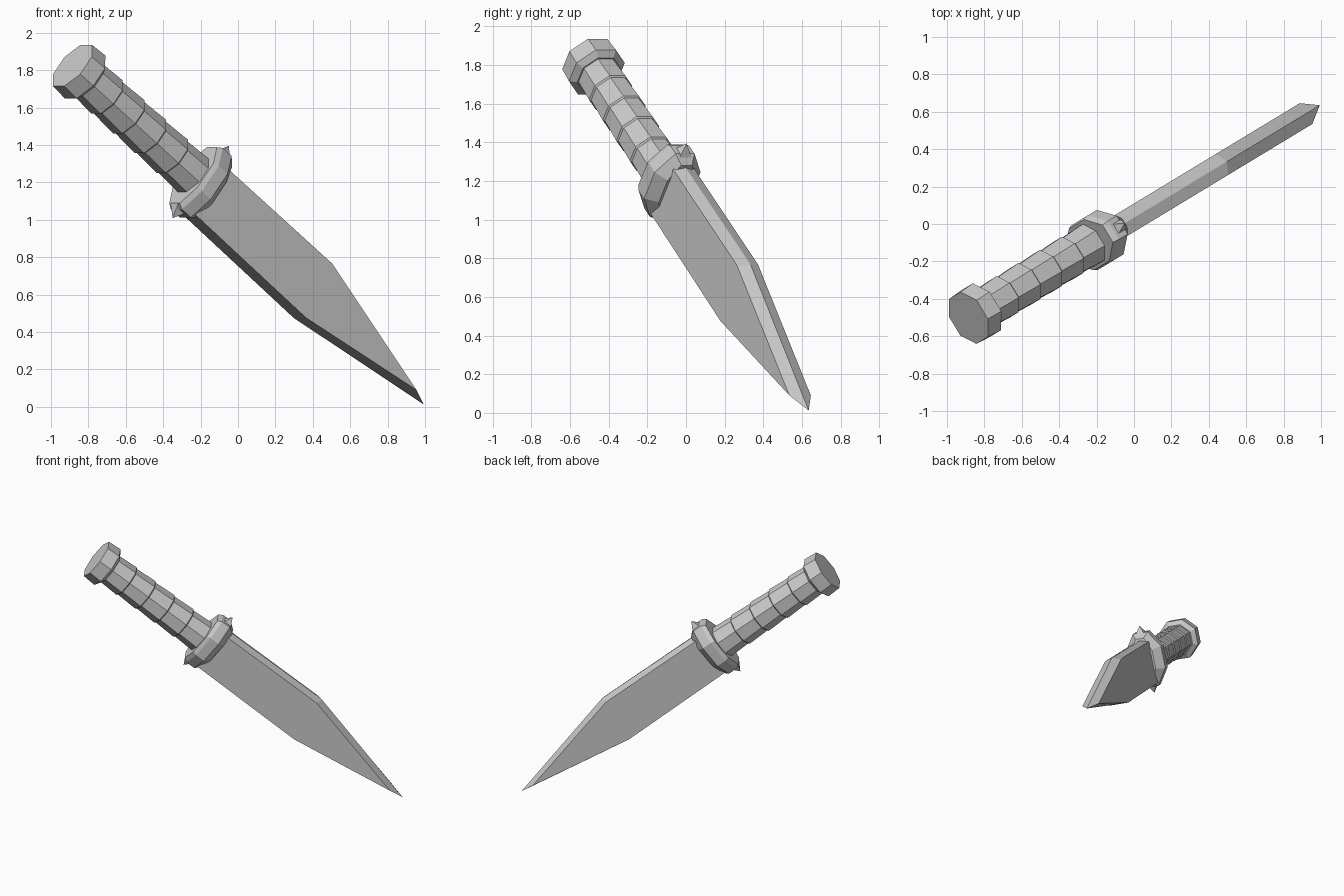
import bpy, bmesh, math
from mathutils import Matrix, Vector

if "Cube" in bpy.data.objects:
    bpy.data.objects.remove(bpy.data.objects["Cube"])

# Knife frame: local x = blade side (t), y = toward top edge (w), z = along axis (s)
d = Vector((0.675, 0.4085, -0.614)).normalized()
t = Vector((d.y, -d.x, 0)).normalized()
w = d.cross(t).normalized()
if w.z < 0:
    w.negate()
FRAME = Matrix.Translation((-0.885, -0.502, 1.825)) @ Matrix((t, w, d)).transposed().to_4x4()


def add_object(name, bm):
    bmesh.ops.transform(bm, matrix=FRAME, verts=bm.verts)
    bmesh.ops.recalc_face_normals(bm, faces=bm.faces)
    mesh = bpy.data.meshes.new(name)
    bm.to_mesh(mesh)
    bm.free()
    ob = bpy.data.objects.new(name, mesh)
    bpy.context.collection.objects.link(ob)
    return ob


def loft(name, sections, n=8, phase=0.5):
    """Skin n-sided rings given as (s, half width, half height)."""
    bm = bmesh.new()
    rings = []
    for s, a, b in sections:
        rings.append([bm.verts.new((a * math.cos(2 * math.pi * (i + phase) / n),
                                    b * math.sin(2 * math.pi * (i + phase) / n), s))
                      for i in range(n)])
    for r0, r1 in zip(rings, rings[1:]):
        for i in range(n):
            j = (i + 1) % n
            bm.faces.new((r0[i], r0[j], r1[j], r1[i]))
    bm.faces.new(rings[0])
    bm.faces.new(rings[-1])
    return add_object(name, bm)


# Pommel
loft("pommel", [(0, .152, .152), (.1, .158, .158), (.125, .122, .122)])

# Grip: five slightly flared segments
grip = []
start, end, count = .11, .97, 5
step = (end - start) / count
for k in range(count):
    s = start + k * step
    grip += [(s, .114, .114), (s + step - .008, .122, .122), (s + step, .114, .114)]
loft("grip", grip)

# Guard, narrowing toward the blade
loft("guard", [(.955, .14, .205), (.985, .15, .225), (1.055, .15, .225), (1.105, .085, .185)])

# Pointed studs on the two ends of the guard
for name, side, s in (("upper_stud", 1, 1.035), ("lower_stud", -1, .995)):
    bm = bmesh.new()
    ret = bmesh.ops.create_cone(bm, cap_ends=True, segments=4, radius1=.055,
                                radius2=.0, depth=.07)
    bmesh.ops.transform(bm, verts=bm.verts,
                        matrix=Matrix.Translation((0, side * .225, s))
                        @ Matrix.Rotation(-side * math.pi / 2, 4, 'X')
                        @ Matrix.Rotation(math.pi / 4, 4, 'Z'))
    add_object(name, bm)

# Blade: flat sides, flat lower edge, ridged upper edge, converging on the tip
bm = bmesh.new()
H = .065
side = {}
for sg in (1, -1):
    side[sg] = [bm.verts.new((sg * H, y, s)) for s, y in
                ((1.06, .137), (1.90, .137), (2.73, -.073), (1.95, -.192), (1.06, -.182))]
ridge = [bm.verts.new((0, y, s)) for s, y in ((1.06, .155), (1.925, .157), (2.846, -.082))]
for sg in (1, -1):
    v = side[sg]
    bm.faces.new(v)
    bm.faces.new((v[0], v[1], ridge[1], ridge[0]))
    bm.faces.new((v[1], v[2], ridge[2], ridge[1]))
a, b = side[1], side[-1]
bm.faces.new((a[4], a[3], b[3], b[4]))
bm.faces.new((a[3], a[2], ridge[2], b[2], b[3]))
bm.faces.new((a[0], ridge[0], b[0], b[4], a[4]))
add_object("blade", bm)
